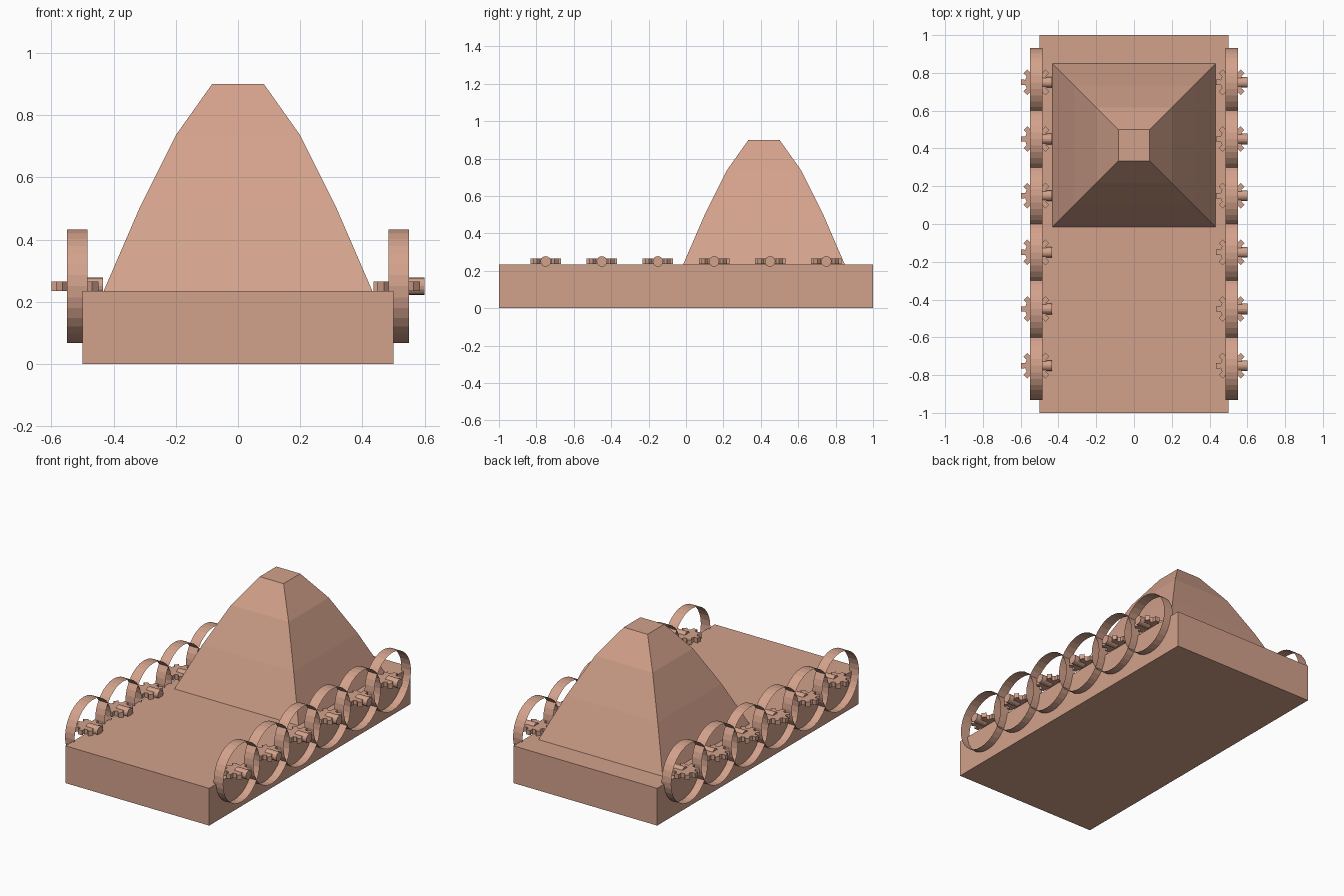
import bpy, bmesh
from math import cos, sin, pi, radians
from mathutils import Matrix

if "Cube" in bpy.data.objects:
    bpy.data.objects.remove(bpy.data.objects["Cube"])

mat = bpy.data.materials.new("clay")
mat.diffuse_color = (0.65, 0.36, 0.26, 1)
mat.use_nodes = True
mat.node_tree.nodes["Principled BSDF"].inputs["Base Color"].default_value = mat.diffuse_color


def finish(name, bm, loc=(0, 0, 0)):
    bmesh.ops.recalc_face_normals(bm, faces=bm.faces)
    me = bpy.data.meshes.new(name)
    bm.to_mesh(me)
    bm.free()
    me.materials.append(mat)
    ob = bpy.data.objects.new(name, me)
    ob.location = loc
    bpy.context.collection.objects.link(ob)
    return ob


def loft(name, loops, loc=(0, 0, 0)):
    """Closed solid through a stack of equal-length point loops."""
    bm = bmesh.new()
    rows = [[bm.verts.new(p) for p in loop] for loop in loops]
    n = len(rows[0])
    for a, b in zip(rows, rows[1:]):
        for i in range(n):
            j = (i + 1) % n
            bm.faces.new((a[i], a[j], b[j], b[i]))
    bm.faces.new(rows[0][::-1])
    bm.faces.new(rows[-1])
    return finish(name, bm, loc)


def tube(name, radius, length, sides, capped, loc):
    """Cylinder lying along x."""
    bm = bmesh.new()
    bmesh.ops.create_cone(bm, cap_ends=capped, segments=sides, radius1=radius,
                          radius2=radius, depth=length,
                          matrix=Matrix.Rotation(pi / 2, 4, 'Y'))
    return finish(name, bm, loc)


def rect(hx, hy, z):
    return [(-hx, -hy, z), (hx, -hy, z), (hx, hy, z), (-hx, hy, z)]


def gear_loop(z, teeth=8, root=0.06, tip=0.083):
    pts = []
    for i in range(teeth):
        for r, off in ((root, -13), (tip, -10), (tip, 10), (root, 13)):
            a = 2 * pi * i / teeth + radians(off)
            pts.append((r * cos(a), r * sin(a), z))
    return pts


# Base slab
loft("base", [rect(0.5, 1, 0), rect(0.5, 1, 0.234)])

# Tapered tower
loft("tower", [rect(h, h, z) for h, z in
               ((0.432, 0.234), (0.317, 0.5), (0.2, 0.735), (0.083, 0.9))],
     (0, 0.417, 0))

# Wheels: open rim, flat gear, and a short axle pointing to +x on both sides
for side in (-1, 1):
    for k in range(6):
        x, y, z = side * 0.517, -0.75 + 0.3 * k, 0.25
        tube("wheel_rim", 0.183, 0.066, 32, False, (x, y, z))
        loft("gear", [gear_loop(-0.015), gear_loop(0.015)], (x, y, z))
        tube("axle", 0.028, 0.083, 16, True, (x + 0.0415, y, z))
